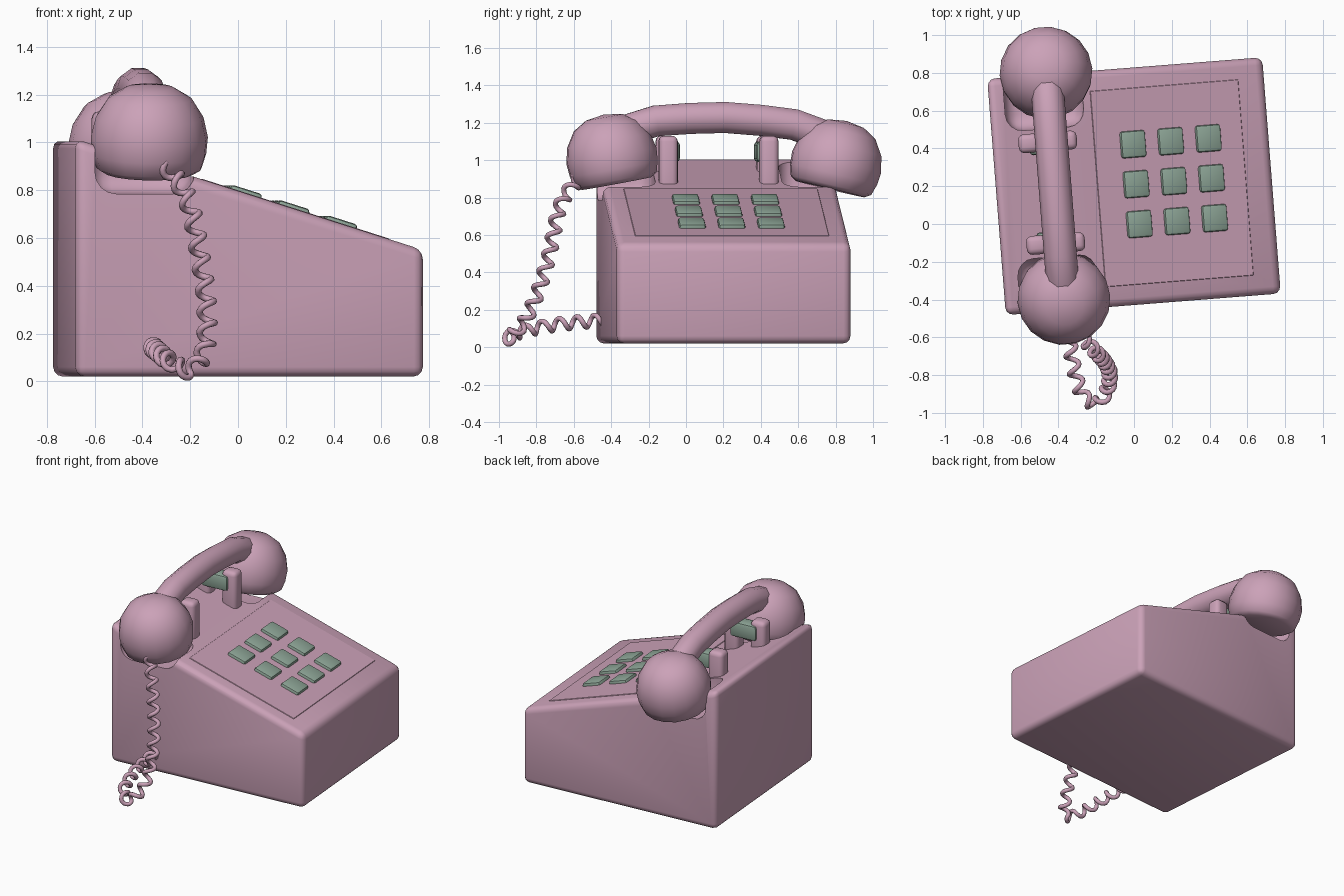
import bpy, bmesh
from math import radians, atan, cos, sin, pi
from mathutils import Matrix, Vector

if "Cube" in bpy.data.objects:
    bpy.data.objects.remove(bpy.data.objects["Cube"], do_unlink=True)


def material(name, rgb):
    m = bpy.data.materials.new(name)
    m.use_nodes = True
    m.diffuse_color = (*rgb, 1)
    bsdf = m.node_tree.nodes["Principled BSDF"]
    bsdf.inputs["Base Color"].default_value = (*rgb, 1)
    bsdf.inputs["Roughness"].default_value = 0.6
    return m


PINK = material("dusty pink", (0.60, 0.36, 0.48))
GREEN = material("sage green", (0.27, 0.38, 0.31))

# The whole telephone stands turned a little on its spot
PLACE = Matrix.Translation((0, 0.2, 0)) @ Matrix.Rotation(radians(4.5), 4, 'Z')
HALF_X, HALF_Y = 0.73, 0.627
LOW, HIGH, FLOOR = 0.55, 1.015, 0.02
SLOPE = (HIGH - LOW) / (2 * HALF_X)


def top_z(x):
    return LOW + (HALF_X - x) * SLOPE


def activate(ob):
    bpy.ops.object.select_all(action='DESELECT')
    ob.select_set(True)
    bpy.context.view_layer.objects.active = ob


def make(name, bm, mat):
    bmesh.ops.recalc_face_normals(bm, faces=bm.faces)
    me = bpy.data.meshes.new(name)
    bm.to_mesh(me)
    bm.free()
    me.materials.append(mat)
    ob = bpy.data.objects.new(name, me)
    bpy.context.collection.objects.link(ob)
    return ob


def finish(ob, matrix, angle=40):
    ob.data.transform(matrix)
    activate(ob)
    bpy.ops.object.shade_smooth_by_angle(angle=radians(angle))
    return ob


def box(name, size, mat, bevel, segments=3, shape=None):
    bm = bmesh.new()
    bmesh.ops.create_cube(bm, size=1)
    bmesh.ops.scale(bm, vec=size, verts=bm.verts)
    if shape:
        for v in bm.verts:
            shape(v)
    bmesh.ops.bevel(bm, geom=bm.edges[:], offset=bevel, segments=segments,
                    profile=0.5, affect='EDGES', clamp_overlap=True)
    return make(name, bm, mat)


def tube(name, points, radius, resolution, mat):
    cu = bpy.data.curves.new(name, 'CURVE')
    cu.dimensions = '3D'
    cu.bevel_depth, cu.bevel_resolution, cu.use_fill_caps = radius, resolution, True
    sp = cu.splines.new('POLY')
    sp.points.add(len(points) - 1)
    for p, co in zip(sp.points, points):
        p.co = (*co, 1)
    cu.materials.append(mat)
    ob = bpy.data.objects.new(name, cu)
    bpy.context.collection.objects.link(ob)
    activate(ob)
    bpy.ops.object.convert(target='MESH')
    return bpy.context.view_layer.objects.active


# Wedge body with a sloping top
def wedge(v):
    v.co.z = top_z(v.co.x) if v.co.z > 0 else FLOOR


body = box("body", (2 * HALF_X, 2 * HALF_Y, 1), PINK, 0.04, 3, wedge)

# Hollows in the body under both ends of the handset
for s in (-1, 1):
    cutter = box("hollow_cutter", (0.42, 0.6, 0.7), PINK, 0.09, 4)
    cutter.data.transform(Matrix.Translation((-0.44, s * 0.64, 1.135)))
    cutter.hide_render = True
    mod = body.modifiers.new("hollow", 'BOOLEAN')
    mod.operation, mod.object, mod.solver = 'DIFFERENCE', cutter, 'EXACT'
    activate(body)
    bpy.ops.object.modifier_apply(modifier=mod.name)
    bpy.data.objects.remove(cutter, do_unlink=True)
finish(body, PLACE)


# Key panel and nine keys lying on the slope
def on_slope(x, y):
    return (PLACE @ Matrix.Translation((x, y, top_z(x)))
            @ Matrix.Rotation(atan(SLOPE), 4, 'Y'))


panel = box("key_panel", (0.825, 1.04, 0.008), PINK, 0.002, 1)
finish(panel, on_slope(0.2, 0), 30)
for row in (-1, 0, 1):
    for col in (-1, 0, 1):
        key = box("key", (0.138, 0.142, 0.05), GREEN, 0.014, 2)
        finish(key, on_slope(0.21 + 0.2 * col, 0.01 + 0.212 * row))

# Cradle: a pair of posts and a green hook bar at each end
for s in (-1, 1):
    for side in (-1, 1):
        post = box("cradle_post", (0.11, 0.1, 0.36), PINK, 0.03, 3)
        finish(post, PLACE @ Matrix.Translation((-0.437 + 0.1 * side, 0.27 * s, 0.95)))
    hook = box("cradle_hook", (0.2, 0.1, 0.11), GREEN, 0.02, 2)
    finish(hook, PLACE @ Matrix.Translation((-0.437, 0.255 * s, 1.045)))

# Handset, tipped slightly in its cradle
HANDSET = (PLACE @ Matrix.Translation((-0.417, 0.036, 1.0))
           @ Matrix.Rotation(radians(-1.5), 4, 'X'))
ARCH = [(0.63, 0.07), (0.55, 0.14), (0.37, 0.20), (0.19, 0.218)]
path = [(0, -y, z) for y, z in ARCH] + [(0, 0, 0.228)] + [(0, y, z) for y, z in ARCH[::-1]]
finish(tube("handset_handle", path, 0.087, 3, PINK), HANDSET, 50)

CUP = [(0, 0), (0.19, 0), (0.222, 0.02), (0.24, 0.08), (0.246, 0.15), (0.226, 0.235),
       (0.175, 0.315), (0.1, 0.36), (0, 0.375)]
for s, name in ((-1, "mouthpiece"), (1, "earpiece")):
    bm = bmesh.new()
    ring = [bm.verts.new((r, 0, h)) for r, h in CUP]
    edges = [bm.edges.new(pair) for pair in zip(ring, ring[1:])]
    bmesh.ops.spin(bm, geom=ring + edges, cent=(0, 0, 0), axis=(0, 0, 1),
                   angle=2 * pi, steps=18)
    bmesh.ops.remove_doubles(bm, verts=bm.verts, dist=0.0005)
    cup = make(name, bm, PINK)
    finish(cup, HANDSET @ Matrix.Translation((0, s * 0.573, -0.14))
           @ Matrix.Rotation(radians(-12 * s), 4, 'X'), 60)

# Coiled cord hanging from the mouthpiece and returning to the body
ROUTE = [Vector(p) for p in (
    (-0.31, -0.56, 0.92), (-0.21, -0.67, 0.76), (-0.155, -0.73, 0.5),
    (-0.13, -0.79, 0.3), (-0.14, -0.87, 0.13), (-0.2, -0.95, 0.048),
    (-0.28, -0.89, 0.08), (-0.33, -0.7, 0.12), (-0.36, -0.44, 0.145))]


def route_points(step):
    ends = [2 * ROUTE[0] - ROUTE[1]] + ROUTE + [2 * ROUTE[-1] - ROUTE[-2]]
    out = []
    for a, b, c, d in zip(ends, ends[1:], ends[2:], ends[3:]):
        n = max(2, round((c - b).length / step))
        for i in range(n):
            t = i / n
            out.append(b + 0.5 * t * (c - a + t * (2 * a - 5 * b + 4 * c - d
                                                   + t * (3 * (b - c) + d - a))))
    return out + [ROUTE[-1]]


STEP, PITCH, COIL = 0.007, 0.095, 0.031
line = route_points(STEP)
side, turn, coil = Vector((1, 0, 0)), 0, []
for i, p in enumerate(line):
    ahead = line[min(i + 1, len(line) - 1)] - line[max(i - 1, 0)]
    ahead.normalize()
    side = (side - ahead * side.dot(ahead)).normalized()
    if i:
        turn += 2 * pi * (p - line[i - 1]).length / PITCH
    coil.append(p + COIL * (side * cos(turn) + ahead.cross(side) * sin(turn)))
finish(tube("coiled_cord", coil, 0.014, 2, PINK), Matrix.Identity(4), 60)
